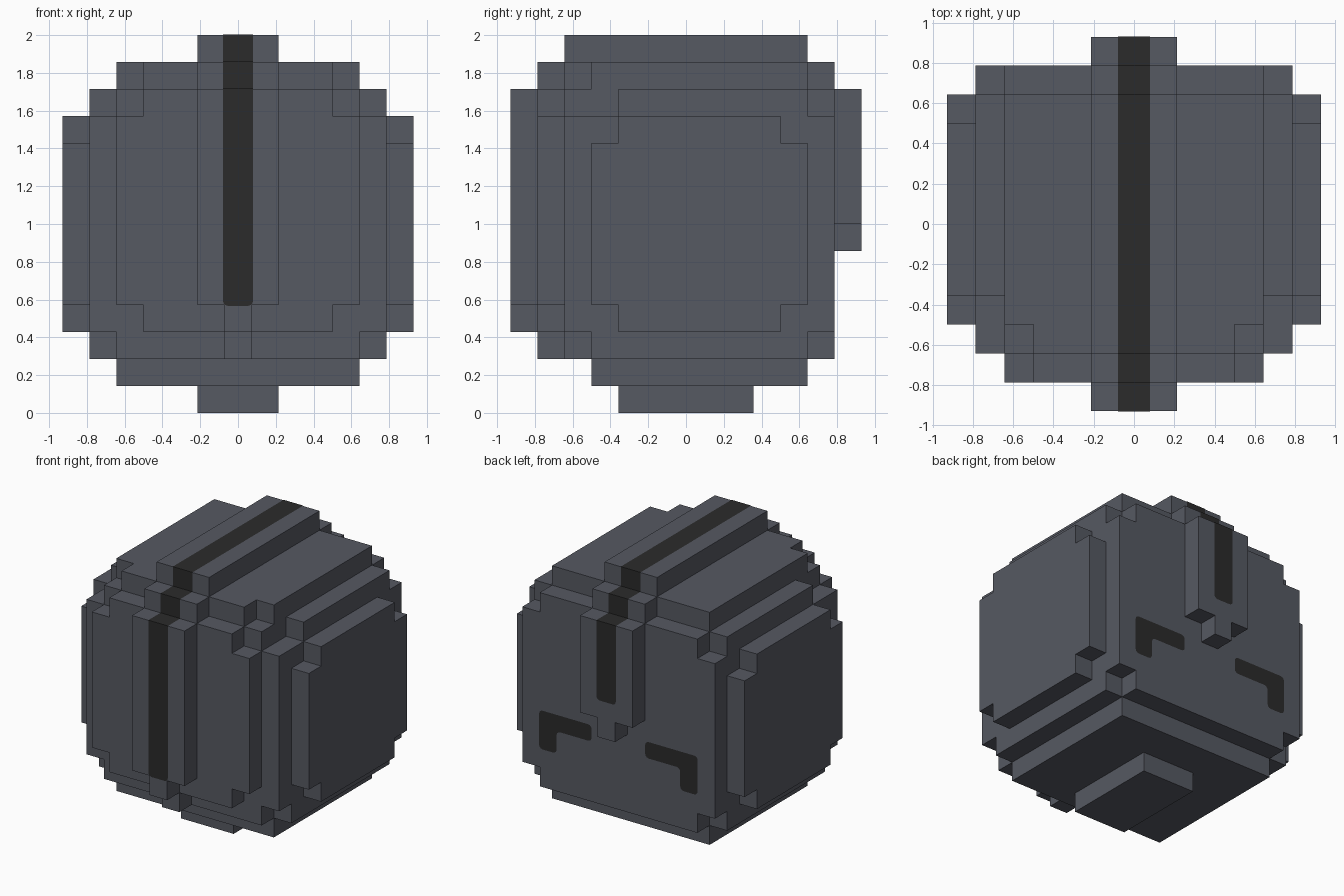
import bpy, bmesh, math
from mathutils import Vector

if "Cube" in bpy.data.objects:
    bpy.data.objects.remove(bpy.data.objects["Cube"])

U = 1 / 7          # one block
E = 0.015          # lift of painted plates, in blocks


def material(name, rgb):
    m = bpy.data.materials.new(name)
    m.diffuse_color = (*rgb, 1)
    m.use_nodes = True
    m.node_tree.nodes["Principled BSDF"].inputs["Base Color"].default_value = m.diffuse_color
    return m


GREY = material("slate_grey", (0.093, 0.100, 0.122))
DARK = material("near_black", (0.024, 0.024, 0.024))


def finish(bm, name, mat):
    bmesh.ops.scale(bm, vec=(U, U, U), verts=bm.verts)
    me = bpy.data.meshes.new(name)
    bm.to_mesh(me)
    bm.free()
    me.materials.append(mat)
    ob = bpy.data.objects.new(name, me)
    bpy.context.collection.objects.link(ob)
    return ob


# Block parts: each box is (half width x, y0, y1, z0, z1), counted in blocks
PARTS = {
    "head": [
        (5.5, -4.5, 5.5, 3, 11),      # main block
        (5.5, -2.5, 4.5, 11, 12),     # upper side ledge
        (4.5, -4.5, 5.5, 2, 12),
        (5.5, -3.5, 4.5, 2, 3),       # lower side ledge
        (4.5, -3.5, 4.5, 12, 13),     # top cap
        (3.5, -4.5, 4.5, 12, 13),
        (4.5, -3.5, 4.5, 1, 2),       # underside
    ],
    "side_panels": [(6.5, -3.5, 4.5, 4, 10), (6.5, -2.5, 3.5, 3, 11)],
    "front_panel": [(4.5, -5.5, -4.5, 4, 11), (3.5, -5.5, -4.5, 3, 12),
                    (0.5, -5.5, -4.5, 2, 3)],
    "neck": [(1.5, -2.5, 2.5, 0, 1)],
    "crest": [
        (1.5, -4.5, 4.5, 13, 14),
        (1.5, -5.5, 5.5, 12, 13),
        (1.5, -6.5, 6.5, 11, 12),
        (1.5, -6.5, -5.5, 4, 11), (0.5, -6.5, -5.5, 3, 4),
        (1.5, 5.5, 6.5, 7, 11), (0.5, 5.5, 6.5, 6, 7),
    ],
}

# Fill the block grid; the first part to claim a cell keeps it
owner = {}
for part, boxes in PARTS.items():
    for hx, y0, y1, z0, z1 in boxes:
        for x in range(math.ceil(-hx), math.floor(hx) + 1):
            for y in range(math.ceil(y0), math.floor(y1) + 1):
                for z in range(z0, z1):
                    owner.setdefault((x, y, z), part)


def block_shell(part):
    """Outer skin of one part, with flat areas merged."""
    bm, cache = bmesh.new(), {}

    def vert(p):
        key = tuple(round(c * 2) for c in p)
        if key not in cache:
            cache[key] = bm.verts.new(p)
        return cache[key]

    for cell, who in owner.items():
        if who != part:
            continue
        centre = Vector(cell) + Vector((0, 0, 0.5))
        for axis in range(3):
            for s in (-1, 1):
                n = Vector((0, 0, 0))
                n[axis] = s
                if tuple(int(c + d) for c, d in zip(cell, n)) in owner:
                    continue
                a, b = Vector((0, 0, 0)), Vector((0, 0, 0))
                a[(axis + 1) % 3] = 0.5
                b[(axis + 2) % 3] = 0.5 * s
                mid = centre + n * 0.5
                bm.faces.new([vert(mid + o) for o in (-a - b, a - b, a + b, b - a)])
    bmesh.ops.dissolve_limit(bm, angle_limit=0.01, verts=bm.verts, edges=bm.edges)
    finish(bm, part, GREY)


for part in PARTS:
    block_shell(part)


def round_corners(bm, verts, radius):
    bmesh.ops.bevel(bm, geom=verts, offset=radius, segments=3,
                    profile=0.5, affect='VERTICES')


# Crest stripe: ribbon following the stepped crest, rounded at both ends
path = [(-6.5, 3.95), (-6.5, 12), (-5.5, 12), (-5.5, 13), (-4.5, 13), (-4.5, 14),
        (4.5, 14), (4.5, 13), (5.5, 13), (5.5, 12), (6.5, 12), (6.5, 7.9)]
bm = bmesh.new()
rows = []
for y, z in path:
    p = (y + math.copysign(E, y), z + E)
    rows.append([bm.verts.new((x, *p)) for x in (-0.56, 0.56)])
for (a, b), (c, d) in zip(rows, rows[1:]):
    bm.faces.new((a, b, d, c))
round_corners(bm, rows[0] + rows[-1], 0.2)
finish(bm, "crest_stripe", DARK)

# Eyes: bent bars on the back face, turned down at the outer ends
EYE = [(1.53, 5.1), (3.53, 5.1), (3.53, 3.95), (4.53, 3.95), (4.53, 5.95), (1.53, 5.95)]
for side, name in ((1, "eye_right"), (-1, "eye_left")):
    bm = bmesh.new()
    vs = [bm.verts.new((side * x, 5.5 + E, z)) for x, z in EYE]
    face = bm.faces.new(vs)
    face.normal_update()
    if face.normal.y < 0:
        face.normal_flip()
    round_corners(bm, vs, 0.2)
    finish(bm, name, DARK)
